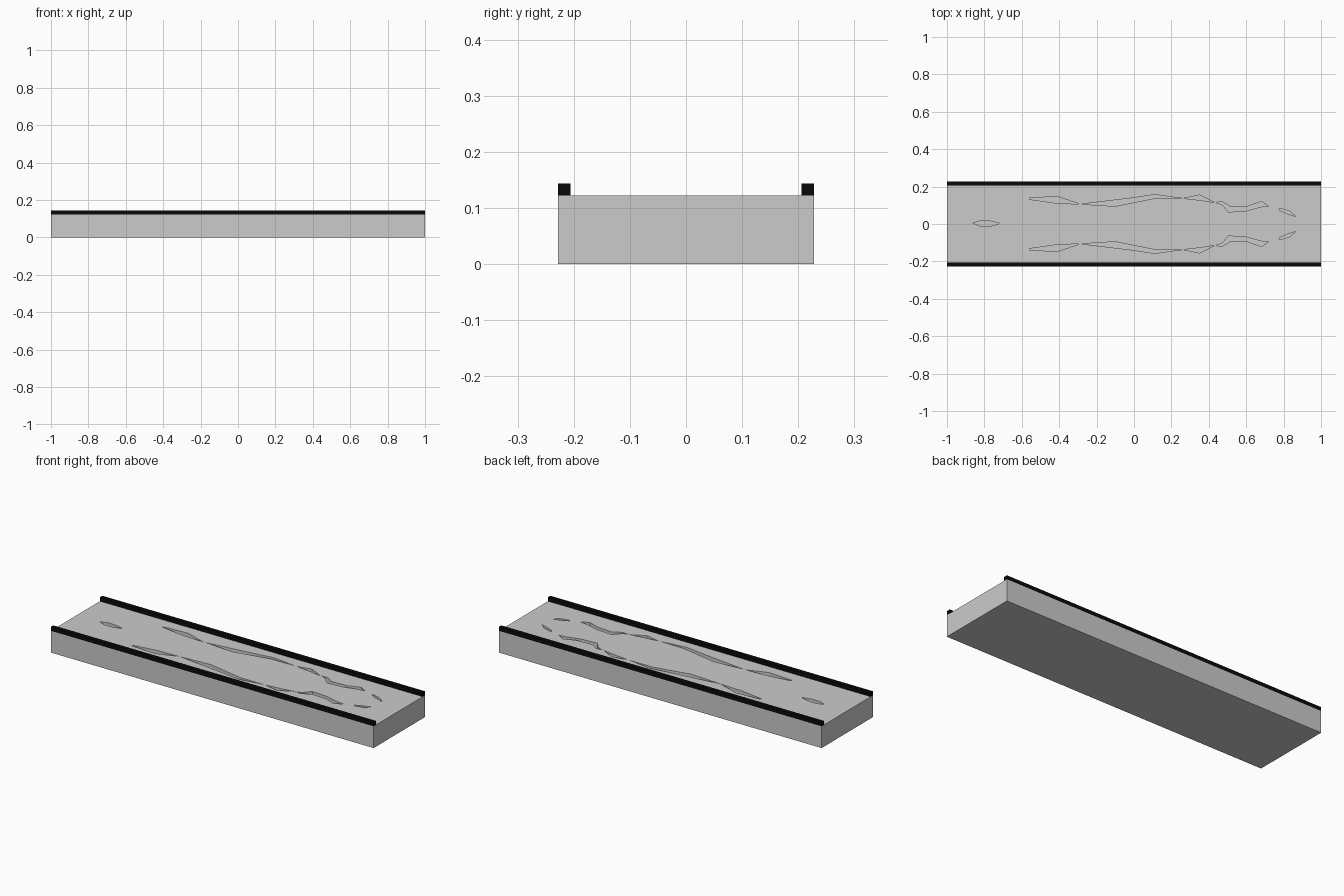
import bpy, bmesh
from mathutils import Vector

if "Cube" in bpy.data.objects:
    bpy.data.objects.remove(bpy.data.objects["Cube"])

HX, HY, TOP, RAIL = 1.0, 0.228, 0.122, 0.022


def add_object(name, bm):
    mesh = bpy.data.meshes.new(name)
    bm.to_mesh(mesh)
    bm.free()
    obj = bpy.data.objects.new(name, mesh)
    bpy.context.collection.objects.link(obj)
    return obj


# Slot outlines on the +y half, mirrored below, plus one central slot
side_slots = [
    [(-.56, .132), (-.42, .112), (-.29, .106), (-.41, .147), (-.56, .139)],
    [(-.285, .106), (-.1, .095), (.11, .137), (.26, .137), (.11, .157), (0, .14), (-.1, .128)],
    [(.265, .137), (.355, .127), (.43, .115), (.35, .155)],
    [(.435, .116), (.47, .104), (.505, .064), (.6, .07), (.68, .092), (.72, .095),
     (.68, .12), (.61, .095), (.52, .09), (.475, .117)],
    [(.775, .075), (.82, .055), (.865, .04), (.83, .07), (.78, .083)],
]
nose_slot = [(-.86, .004), (-.82, -.012), (-.77, -.012), (-.715, .003), (-.77, .016), (-.815, .019)]
slots = side_slots + [[(x, -y) for x, y in reversed(s)] for s in side_slots] + [nose_slot]
outline = [(-HX, -HY), (HX, -HY), (HX, HY), (-HX, HY)]

# Slab: slotted top, outer and slot walls, plain closed bottom
bm = bmesh.new()
top_edges = []
for k, loop in enumerate([outline] + slots):
    up = [bm.verts.new((x, y, TOP)) for x, y in loop]
    low = [bm.verts.new((x, y, 0)) for x, y in loop]
    for i in range(len(loop)):
        j = (i + 1) % len(loop)
        wall = [low[i], low[j], up[j], up[i]]
        bm.faces.new(wall if k == 0 else wall[::-1])
        top_edges.append(bm.edges.get((up[i], up[j])))
    if k == 0:
        bm.faces.new(low[::-1])
filled = bmesh.ops.triangle_fill(bm, edges=top_edges, use_beauty=True, normal=Vector((0, 0, 1)))
for f in filled["geom"]:
    if isinstance(f, bmesh.types.BMFace):
        f.normal_update()
        if f.normal.z < 0:
            f.normal_flip()
add_object("slab", bm)

# Black rails along both long edges
black = bpy.data.materials.new("black")
black.diffuse_color = (0.003, 0.003, 0.003, 1)
black.use_nodes = True
black.node_tree.nodes["Principled BSDF"].inputs["Base Color"].default_value = black.diffuse_color
for name, s in (("front_rail", -1), ("back_rail", 1)):
    bm = bmesh.new()
    bmesh.ops.create_cube(bm, size=1)
    bmesh.ops.scale(bm, vec=(2 * HX, RAIL, RAIL), verts=bm.verts)
    bmesh.ops.translate(bm, vec=(0, s * (HY - RAIL / 2), TOP + RAIL / 2), verts=bm.verts)
    add_object(name, bm).data.materials.append(black)
